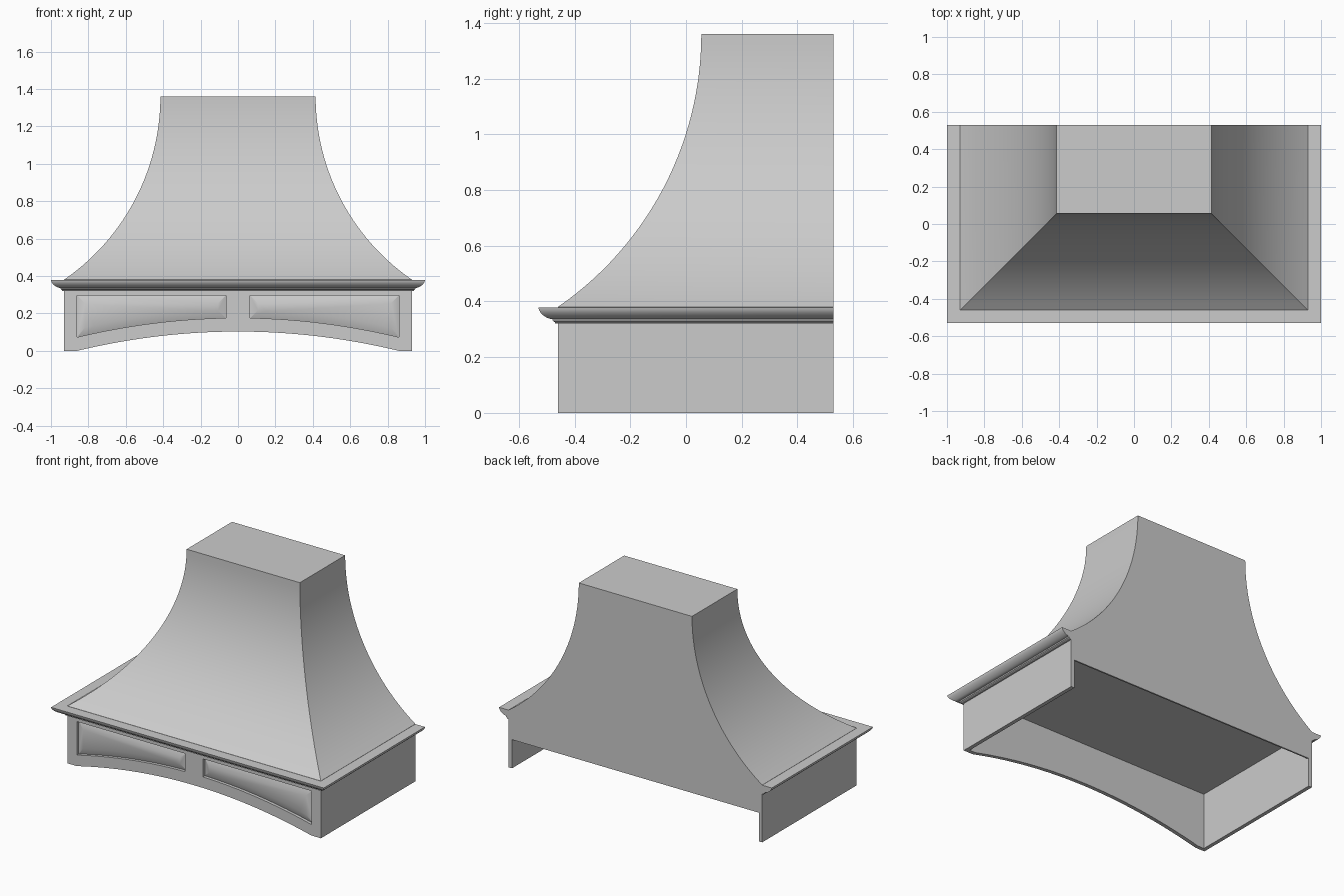
import bpy
import bmesh
import math

cube = bpy.data.objects.get("Cube")
if cube:
    bpy.data.objects.remove(cube, do_unlink=True)

grey = bpy.data.materials.new("plain grey")
grey.use_nodes = True
COLOUR = (0.6, 0.6, 0.6, 1)
grey.diffuse_color = COLOUR
grey.node_tree.nodes["Principled BSDF"].inputs["Base Color"].default_value = COLOUR

# Overall layout
HALF, FRONT, BACK = 0.93, -0.46, 0.53
THICK, RAIL_TOP = 0.025, 0.37
PANEL_IN, PANEL_OUT, PANEL_TOP = 0.065, 0.86, 0.295


def finish(name, bm):
    bmesh.ops.recalc_face_normals(bm, faces=bm.faces)
    mesh = bpy.data.meshes.new(name)
    bm.to_mesh(mesh)
    bm.free()
    mesh.materials.append(grey)
    obj = bpy.data.objects.new(name, mesh)
    bpy.context.collection.objects.link(obj)
    bpy.ops.object.select_all(action="DESELECT")
    obj.select_set(True)
    bpy.context.view_layer.objects.active = obj
    bpy.ops.object.shade_smooth_by_angle(angle=math.radians(25))
    return obj


def loft(name, rings):
    """Skin a row of closed rings and cap both ends."""
    bm = bmesh.new()
    rows = [[bm.verts.new(p) for p in ring] for ring in rings]
    for a, b in zip(rows, rows[1:]):
        for i in range(len(a)):
            j = (i + 1) % len(a)
            bm.faces.new((a[i], a[j], b[j], b[i]))
    bm.faces.new(rows[0])
    bm.faces.new(rows[-1])
    return finish(name, bm)


def rect(x0, x1, y0, y1, z):
    return [(x0, y0, z), (x1, y0, z), (x1, y1, z), (x0, y1, z)]


def box(name, x0, x1, y0, y1, z0, z1):
    return loft(name, [rect(x0, x1, y0, y1, z) for z in (z0, z1)])


def arch(x):
    return 0.103 * max(0, 1 - (x / PANEL_OUT) ** 2)


def panel_bottom(x):
    return arch(x) + 0.073


# Flared canopy: a quarter-like arc that turns vertical at the top
RADIUS, RISE, SPREAD, HEIGHT = 1.19, 0.98, 0.515, 1.36
rings = [rect(-HALF, HALF, FRONT, BACK, RAIL_TOP)]
steps = 28
start = math.asin(RISE / RADIUS)
for i in range(steps + 1):
    a = start * (1 - i / steps)
    inset = SPREAD - RADIUS * (1 - math.cos(a))
    z = HEIGHT - RADIUS * math.sin(a)
    rings.append(rect(-HALF + inset, HALF - inset, FRONT + inset, BACK, z))
loft("canopy", rings)

# Moulding mitred around the front and both sides
profile = [(-0.01, 0.379), (0.07, 0.379), (0.068, 0.37), (0.062, 0.36),
           (0.052, 0.35), (0.04, 0.342), (0.026, 0.337), (0.02, 0.337),
           (0.018, 0.33), (0.01, 0.325), (0.01, 0.32), (-0.01, 0.32)]
stations = []
for side, at_back in ((-1, True), (-1, False), (1, False), (1, True)):
    stations.append([(side * (HALF + d), BACK if at_back else FRONT - d, z)
                     for d, z in profile])
loft("moulding", stations)

# Arched front frame with two panel openings
inner = [PANEL_IN + (PANEL_OUT - PANEL_IN) * i / 16 for i in range(17)]
half_columns = inner + [HALF]
columns = [-x for x in reversed(half_columns)] + [0] + half_columns
bm = bmesh.new()
grid = [[bm.verts.new((x, FRONT, z))
         for z in (arch(x), panel_bottom(x), PANEL_TOP, RAIL_TOP)] for x in columns]
for i in range(len(columns) - 1):
    middle = abs(columns[i] + columns[i + 1]) / 2
    for row in range(3):
        if row == 1 and PANEL_IN < middle < PANEL_OUT:
            continue
        bm.faces.new((grid[i][row], grid[i + 1][row],
                      grid[i + 1][row + 1], grid[i][row + 1]))
extruded = bmesh.ops.extrude_face_region(bm, geom=bm.faces[:], use_keep_orig=True)
moved = [g for g in extruded["geom"] if isinstance(g, bmesh.types.BMVert)]
bmesh.ops.translate(bm, verts=moved, vec=(0, THICK, 0))
finish("front_frame", bm)


# Raised panels set into the openings
def panel_ring(side, margin, y):
    x0, x1 = PANEL_IN + margin, PANEL_OUT - margin
    xs = [x0 + (x1 - x0) * i / 16 for i in range(17)]
    ring = [(side * x, y, panel_bottom(x) + margin) for x in xs]
    top = PANEL_TOP - margin
    return ring + [(side * x1, y, top), (side * x0, y, top)]


for side, label in ((-1, "right"), (1, "left")):
    loft(label + "_raised_panel", [panel_ring(side, 0, FRONT + THICK),
                                   panel_ring(side, 0, FRONT + 0.02),
                                   panel_ring(side, 0.042, FRONT + 0.004)])
    # Side walls
    x0, x1 = sorted((side * HALF, side * (HALF - THICK)))
    box(label + "_side", x0, x1, FRONT + THICK, BACK, 0, RAIL_TOP)

# Short back wall
box("back_wall", THICK - HALF, HALF - THICK, BACK - 0.01, BACK, 0.19, RAIL_TOP)
